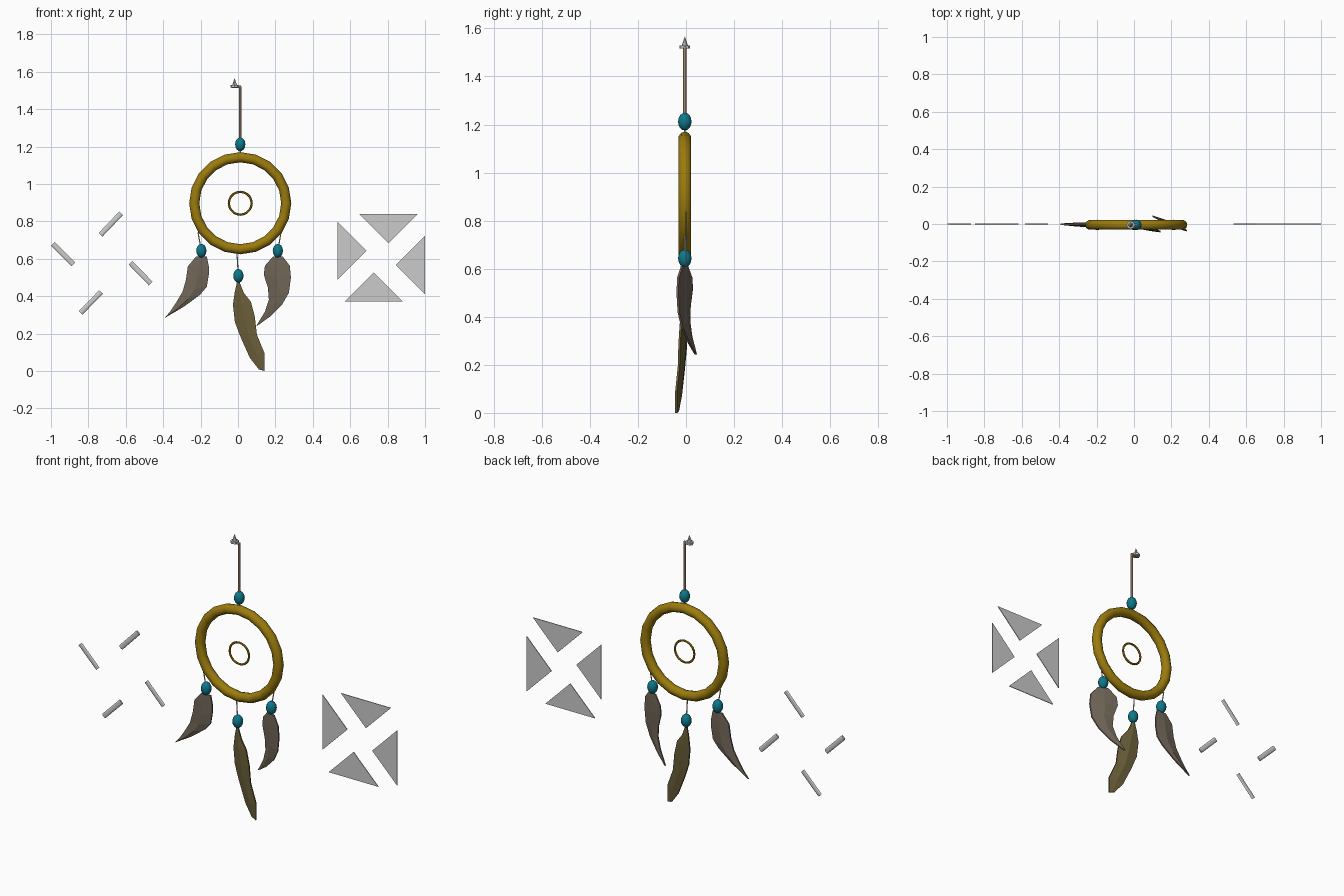
import bpy, bmesh, math
from mathutils import Vector

if "Cube" in bpy.data.objects:
    bpy.data.objects.remove(bpy.data.objects["Cube"])

Y0 = -0.005          # plane of the hoop
CX, CZ = 0.012, 0.897  # hoop centre


def material(name, rgb):
    m = bpy.data.materials.new(name)
    m.diffuse_color = (*rgb, 1)
    m.use_nodes = True
    m.node_tree.nodes["Principled BSDF"].inputs["Base Color"].default_value = m.diffuse_color
    return m


GOLD = material("gold_wood", (0.33, 0.20, 0.004))
TEAL = material("teal_bead", (0.004, 0.19, 0.26))
TAN = material("tan_cord", (0.62, 0.42, 0.27))
BROWN = material("brown_feather", (0.16, 0.13, 0.095))
OLIVE = material("olive_feather", (0.14, 0.11, 0.04))


def finish(name, mat=None, smooth=True):
    ob = bpy.context.object
    ob.name = name
    if mat:
        ob.data.materials.append(mat)
    if smooth:
        bpy.ops.object.shade_smooth_by_angle(angle=math.radians(40))
    return ob


def loft(name, sections, mat=None):
    """Closed skin through equal-length rings of points."""
    n, k = len(sections), len(sections[0])
    verts = [tuple(p) for s in sections for p in s]
    faces = [(i * k + a, i * k + (a + 1) % k, (i + 1) * k + (a + 1) % k, (i + 1) * k + a)
             for i in range(n - 1) for a in range(k)]
    faces += [tuple(range(k)), tuple(range((n - 1) * k, n * k))]
    me = bpy.data.meshes.new(name)
    me.from_pydata(verts, [], faces)
    bm = bmesh.new()
    bm.from_mesh(me)
    bmesh.ops.recalc_face_normals(bm, faces=bm.faces)
    bm.to_mesh(me)
    bm.free()
    ob = bpy.data.objects.new(name, me)
    bpy.context.collection.objects.link(ob)
    if mat:
        me.materials.append(mat)


def ring(name, major, minor, segs, sides):
    bpy.ops.mesh.primitive_torus_add(location=(CX, Y0, CZ), rotation=(math.pi / 2, 0, 0),
                                     major_radius=major, minor_radius=minor,
                                     major_segments=segs, minor_segments=sides)
    finish(name, GOLD)


def bead(name, x, z):
    bpy.ops.mesh.primitive_uv_sphere_add(segments=14, ring_count=8, radius=1,
                                         location=(x, Y0, z))
    bpy.context.object.scale = (0.028, 0.028, 0.037)
    finish(name, TEAL)


def rod(name, a, b, r, mat=None):
    a, b = Vector(a), Vector(b)
    d = b - a
    bpy.ops.mesh.primitive_cylinder_add(vertices=8, radius=r, depth=d.length,
                                        location=(a + b) / 2)
    bpy.context.object.rotation_euler = d.to_track_quat('Z', 'Y').to_euler()
    finish(name, mat)


def feather(name, rows, x0, slope, mat):
    """Lens-shaped sections; each row is (left x, z, right x, z)."""
    sections, n = [], len(rows)
    for i, (xl, zl, xr, zr) in enumerate(rows):
        xm, zm = (xl + xr) / 2, (zl + zr) / 2
        t = 0.014 * math.sin(math.pi * (i + 0.7) / (n + 0.4))
        sections.append([(x, Y0 + slope * (x - x0) + off, z) for x, z, off in (
            (xl, zl, -.004), (xm, zm, -t), (xr, zr, -.004),
            (xr, zr, .004), (xm, zm, t), (xl, zl, .004))])
    loft(name, sections, mat)


# Hoop and small centre ring
ring("outer_hoop", 0.246, 0.027, 20, 10)
ring("centre_ring", 0.061, 0.006, 20, 6)

# Beads and the threads that hold them
for name, x, z, tx, tz in (("top", 0.012, 1.212, 0.012, 1.16),
                           ("left", -0.196, 0.643, -0.214, 0.742),
                           ("right", 0.213, 0.643, 0.230, 0.742),
                           ("middle", 0.002, 0.509, -0.006, 0.636)):
    bead(name + "_bead", x, z)
    rod(name + "_thread", (tx, Y0, tz), (x, Y0, z), 0.003)

# Hanging cord and its nail
rod("hanging_cord", (0.012, Y0, 1.236), (0.012, Y0, 1.521), 0.007, TAN)
rod("cord_end", (-0.036, Y0, 1.519), (0.015, Y0, 1.519), 0.007, TAN)
rod("nail_plate", (-0.018, Y0, 1.517), (-0.018, Y0, 1.529), 0.022)
bpy.ops.mesh.primitive_cone_add(vertices=8, radius1=0.014, radius2=0, depth=0.042,
                                location=(-0.018, Y0, 1.546))
finish("nail_tip", smooth=False)

# Feathers
feather("left_feather", [
    (-0.225, .611, -0.166, .611), (-0.268, .560, -0.156, .560),
    (-0.279, .485, -0.156, .515), (-0.297, .422, -0.167, .450),
    (-0.333, .362, -0.203, .408), (-0.363, .318, -0.286, .346),
    (-0.392, .284, -0.386, .287)], -0.2, -0.02, BROWN)
feather("right_feather", [
    (.186, .611, .240, .611), (.144, .563, .277, .563),
    (.138, .515, .283, .499), (.160, .445, .272, .418),
    (.165, .381, .235, .354), (.144, .317, .170, .290),
    (.099, .244, .103, .242)], 0.21, -0.42, BROWN)
feather("middle_feather", [
    (-0.004, .481, .006, .481), (-0.017, .424, .031, .418),
    (-0.027, .354, .069, .370), (-0.017, .263, .090, .290),
    (.015, .178, .101, .194), (.063, .071, .143, .092),
    (.112, .008, .143, .000)], 0.0, -0.25, OLIVE)

# Loose web panels: four thin triangles in a pinwheel
PX, PZ, T = 0.765, 0.605, 0.002
for i in range(4):
    a = i * math.pi / 2
    tri = [(PX + u * math.cos(a) - v * math.sin(a), PZ + u * math.sin(a) + v * math.cos(a))
           for u, v in ((-.234, .195), (-.234, -.117), (-.078, .039))]
    loft(f"web_panel_{i + 1}", [[(x, y, z) for x, z in tri] for y in (-T, T)])

# Loose web strips: flattened six-sided bars
for i, (ax, az, bx, bz) in enumerate(((-.99, .680, -.88, .570), (-.735, .728, -.625, .843),
                                      (-.575, .579, -.467, .468), (-.842, .311, -.732, .422))):
    a, b = Vector((ax, 0, az)), Vector((bx, 0, bz))
    d = (b - a).normalized()
    side = Vector((-d.z, 0, d.x))
    loft(f"web_strip_{i + 1}", [[p + side * w + Vector((0, y, 0)) for w, y in (
        (-.014, 0), (-.006, -.004), (.006, -.004), (.014, 0), (.006, .004), (-.006, .004))]
        for p in (a, b)])
